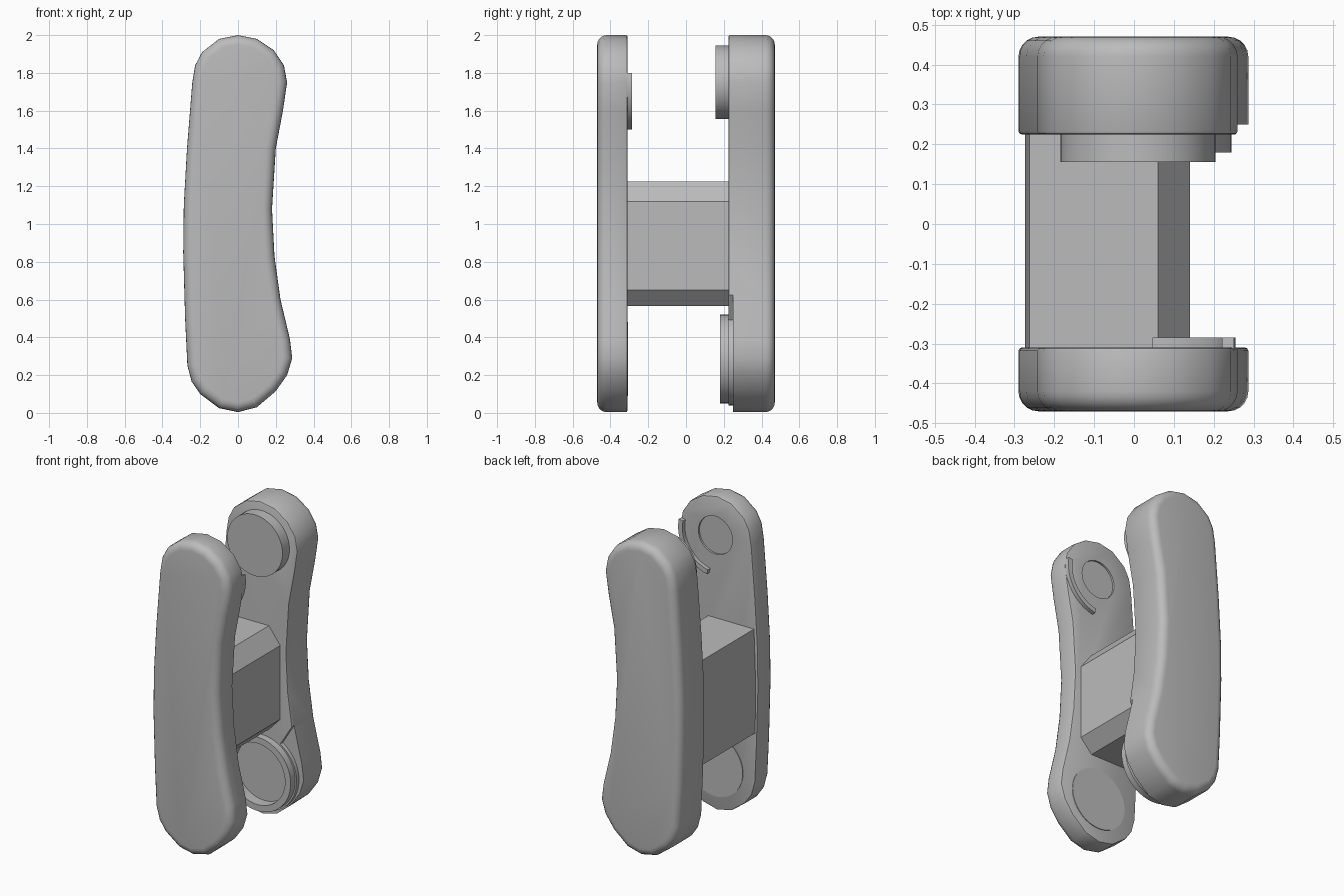
import bpy, bmesh
from math import sin, cos, radians, tau

if "Cube" in bpy.data.objects:
    bpy.data.objects.remove(bpy.data.objects["Cube"])

grey = bpy.data.materials.new("plain grey")
grey.use_nodes = True
grey.diffuse_color = (0.5, 0.5, 0.5, 1)
grey.node_tree.nodes["Principled BSDF"].inputs["Base Color"].default_value = (0.5, 0.5, 0.5, 1)


def prism(name, profile, y0, y1, rim0=0.0, rim1=0.0):
    """Extrude an (x, z) profile from y0 to y1, rounding the rim at either end."""
    bm = bmesh.new()
    face = bm.faces.new([bm.verts.new((x, y0, z)) for x, z in profile])
    cap = bmesh.ops.extrude_face_region(bm, geom=[face], use_keep_orig=True)["geom"]
    bmesh.ops.translate(bm, vec=(0, y1 - y0, 0),
                        verts=[v for v in cap if isinstance(v, bmesh.types.BMVert)])
    for y, width in ((y0, rim0), (y1, rim1)):
        if width:
            rim = [e for e in bm.edges if all(abs(v.co.y - y) < 1e-5 for v in e.verts)]
            bmesh.ops.bevel(bm, geom=rim, offset=width, segments=5 if width > 0.02 else 2,
                            profile=0.5, affect='EDGES', clamp_overlap=True)
    bmesh.ops.recalc_face_normals(bm, faces=bm.faces)
    mesh = bpy.data.meshes.new(name)
    bm.to_mesh(mesh)
    bm.free()
    mesh.materials.append(grey)
    ob = bpy.data.objects.new(name, mesh)
    bpy.context.collection.objects.link(ob)
    return ob


def arc(center, radius, start, end, n=32):
    angles = [radians(start + (end - start) * i / n) for i in range(n + 1)]
    return [(center[0] + radius * cos(a), center[1] + radius * sin(a)) for a in angles]


def circle(center, radius, n=48):
    return [(center[0] + radius * cos(tau * i / n), center[1] + radius * sin(tau * i / n))
            for i in range(n)]


def sector(center, inner, outer, start, end):
    return arc(center, inner, start, end) + arc(center, outer, end, start)


def cut(ob, cutter):
    mod = ob.modifiers.new("cut", 'BOOLEAN')
    mod.operation, mod.solver, mod.object = 'DIFFERENCE', 'EXACT', cutter
    bpy.context.view_layer.objects.active = ob
    bpy.ops.object.modifier_apply(modifier=mod.name)
    bpy.data.objects.remove(cutter)


# Curved link outline shared by both plates
outline = [(0, 2), (-.1, 1.98), (-.19, 1.91), (-.227, 1.84), (-.242, 1.75), (-.27, 1.4),
           (-.287, 1.1), (-.29, .85), (-.28, .5), (-.268, .25), (-.245, .165), (-.2, .1),
           (-.1, .025), (0, .004), (.1, .03), (.2, .115), (.26, .2), (.287, .29),
           (.275, .39), (.225, .6), (.193, .83), (.18, 1.08), (.2, 1.4), (.238, 1.6),
           (.26, 1.75), (.243, 1.84), (.19, 1.92), (.1, 1.98)]
top, bottom = (0.01, 1.75), (0.01, 0.285)

# Front plate with a shallow socket, a raised pad and a stop rib
front_plate = prism("front_plate", outline, -.47, -.31, .05, .008)
cut(front_plate, prism("socket_cutter", circle(top, .12), -.322, -.28))
prism("front_pad", circle(bottom, .195), -.33, -.306)
prism("stop_rib", sector((0, 1.75), .225, .255, -78, 11), -.33, -.285)

# Back plate with a curved stop recess around the lower boss
back_plate = prism("back_plate", outline, .225, .47, .008, .05)
cut(back_plate, prism("recess_cutter", sector(bottom, .245, .5, -140, 58), .15, .25))
cut(back_plate, prism("cup_cutter", circle(bottom, .195), .15, .25))

# Bosses on the back plate: solid pin above, hollow cup below
prism("upper_pin", circle(top, .195), .155, .24)
lower_cup = prism("lower_cup", circle(bottom, .235), .18, .24)
cut(lower_cup, prism("bore_cutter", circle(bottom, .195), .1, .3))

# Chamfered block joining the two plates
prism("center_block", [(-.262, 1.225), (.06, 1.225), (.14, 1.12), (.14, .65),
                       (.06, .565), (-.27, .565), (-.273, .9)], -.32, .235)

# Smooth shading with sharp corners kept
for ob in bpy.context.collection.objects:
    if ob.type == 'MESH' and grey.name in ob.data.materials:
        bpy.ops.object.select_all(action='DESELECT')
        ob.select_set(True)
        bpy.context.view_layer.objects.active = ob
        bpy.ops.object.shade_smooth_by_angle(angle=radians(32))
